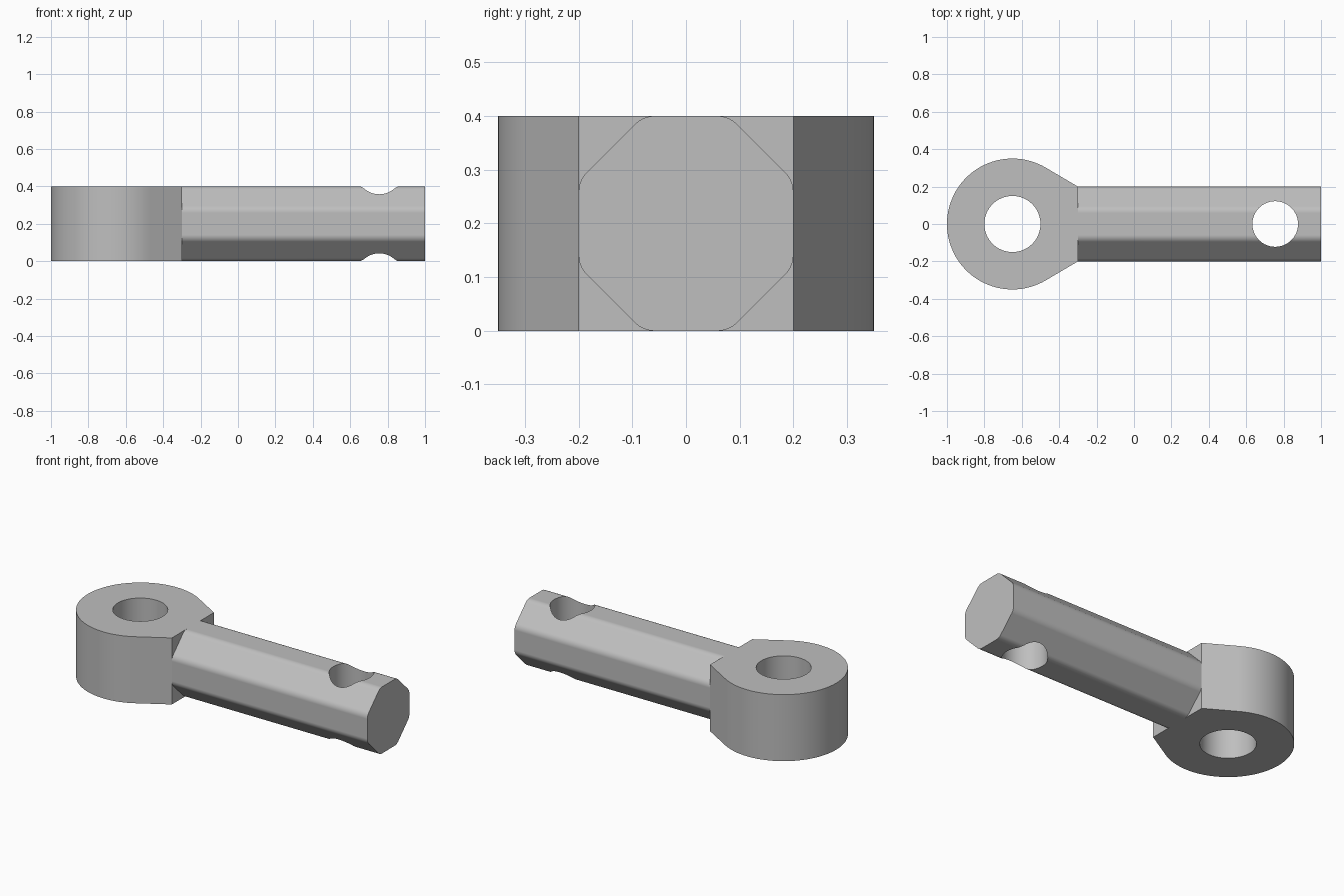
import bpy
import bmesh
from math import acos, atan2, cos, hypot, pi, radians, sin, tan
from mathutils import Matrix, Vector

if "Cube" in bpy.data.objects:
    bpy.data.objects.remove(bpy.data.objects["Cube"], do_unlink=True)

HEIGHT = 0.4
HALF = HEIGHT / 2
HEAD_X, HEAD_R, EYE_R = -0.65, 0.35, 0.15
NECK_X = -0.3
PIN_X, PIN_R = 0.755, 0.122

steel = bpy.data.materials.new("grey_steel")
steel.use_nodes = True
steel.diffuse_color = (0.52, 0.52, 0.52, 1)
steel.node_tree.nodes["Principled BSDF"].inputs["Base Color"].default_value = steel.diffuse_color


def extrude(name, points, offset):
    """Make a solid by extruding a closed outline."""
    bm = bmesh.new()
    face = bm.faces.new([bm.verts.new(p) for p in points])
    new = bmesh.ops.extrude_face_region(bm, geom=[face])["geom"]
    bmesh.ops.translate(bm, vec=offset, verts=[v for v in new if isinstance(v, bmesh.types.BMVert)])
    bmesh.ops.recalc_face_normals(bm, faces=bm.faces)
    mesh = bpy.data.meshes.new(name)
    bm.to_mesh(mesh)
    bm.free()
    obj = bpy.data.objects.new(name, mesh)
    bpy.context.collection.objects.link(obj)
    mesh.materials.append(steel)
    return obj


def bore(obj, x, radius):
    """Cut a vertical round hole right through, then smooth the curves."""
    ring = [(x + radius * cos(2 * pi * i / 64), radius * sin(2 * pi * i / 64), -0.1) for i in range(64)]
    cutter = extrude("hole_cutter", ring, Vector((0, 0, HEIGHT + 0.2)))
    cutter.hide_render = True
    bpy.ops.object.select_all(action="DESELECT")
    obj.select_set(True)
    bpy.context.view_layer.objects.active = obj
    mod = obj.modifiers.new("bore", "BOOLEAN")
    mod.operation, mod.solver, mod.object = "DIFFERENCE", "EXACT", cutter
    bpy.ops.object.modifier_apply(modifier=mod.name)
    bpy.data.objects.remove(cutter, do_unlink=True)
    bpy.ops.object.shade_smooth_by_angle(angle=radians(25))
    weighted = obj.modifiers.new("even_shading", "WEIGHTED_NORMAL")
    weighted.keep_sharp = True


# Eye head: round outline with straight flanks tangent to the neck corners
reach = hypot(NECK_X - HEAD_X, HALF)
start = atan2(HALF, NECK_X - HEAD_X) + acos(HEAD_R / reach)
arc = [start + (2 * pi - 2 * start) * i / 64 for i in range(65)]
outline = [(NECK_X, HALF, 0)]
outline += [(HEAD_X + HEAD_R * cos(a), HEAD_R * sin(a), 0) for a in arc]
outline.append((NECK_X, -HALF, 0))
head = extrude("eye_head", outline, Vector((0, 0, HEIGHT)))
bore(head, HEAD_X, EYE_R)

# Shaft: square bar with chamfered edges and rounded chamfer corners
FLAT, FILLET = 0.08, 0.05
inset = FILLET * tan(pi / 8)
centre = Vector((HALF - FILLET, FLAT - inset))
corner = [centre + FILLET * Vector((cos(a), sin(a))) for a in [pi / 4 * i / 8 for i in range(9)]]
quarter = corner + [Vector((p.y, p.x)) for p in reversed(corner)]
section = []
for turn in range(4):
    spin = Matrix.Rotation(turn * pi / 2, 2)
    section += [spin @ p for p in quarter]
shaft = extrude("shaft", [(NECK_X, p.x, HALF + p.y) for p in section], Vector((1 - NECK_X, 0, 0)))
bore(shaft, PIN_X, PIN_R)
